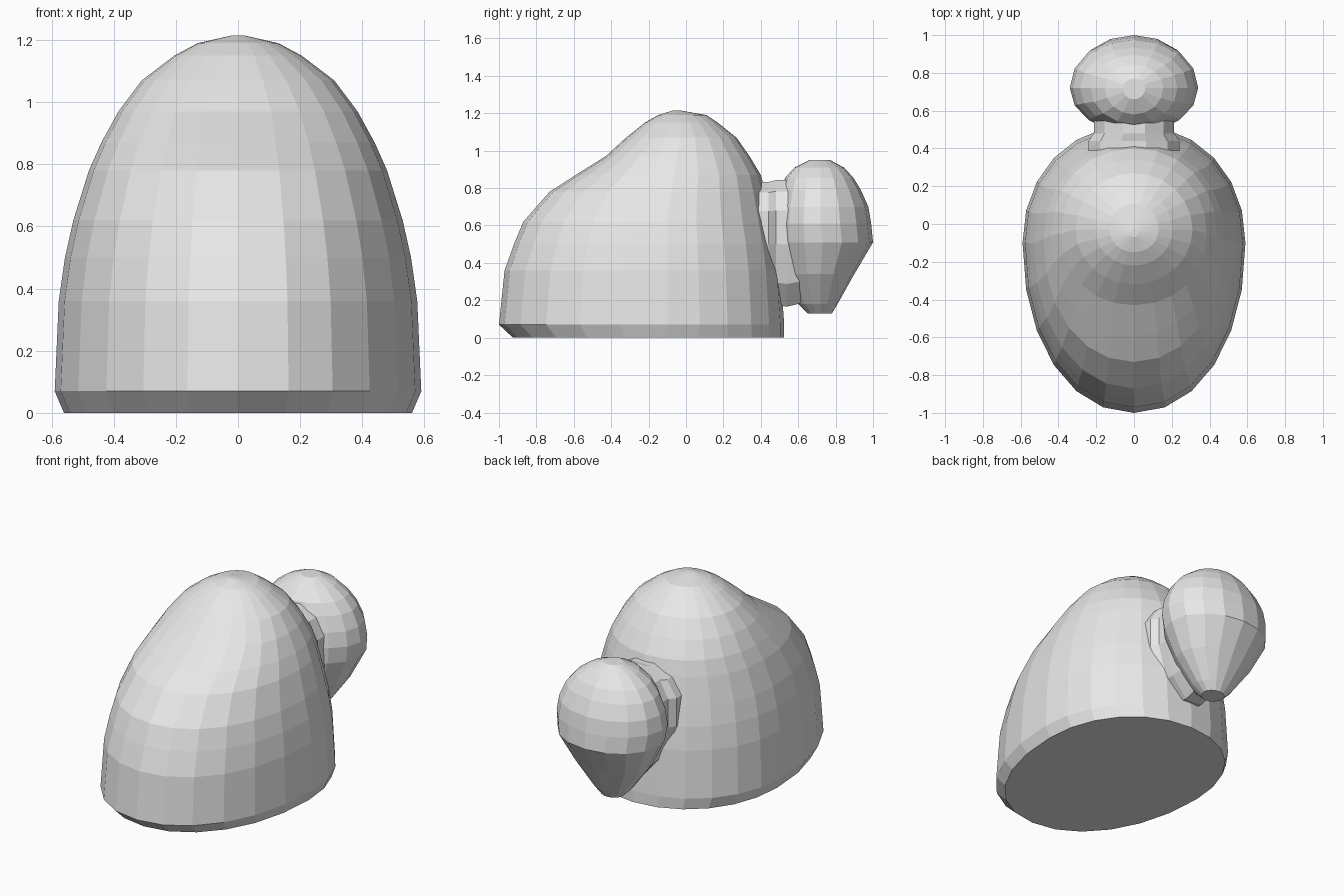
import bpy, bmesh, math

grey = bpy.data.materials.new("plain grey")
grey.diffuse_color = (0.8, 0.8, 0.8, 1)


def oval(front, back, half, widest, n, power=2.0, turn=0.0):
    """Egg-shaped outline: separate front and back lengths about the widest line."""
    pts = []
    for i in range(n):
        a = 2 * math.pi * (i + turn) / n
        s, c = math.sin(a), math.cos(a)
        x = half * math.copysign(abs(s) ** (2 / power), s)
        reach = (back - widest) if c > 0 else (widest - front)
        pts.append((x, widest + reach * math.copysign(abs(c) ** (2 / power), c)))
    return pts


def loft(name, rings):
    """Skin a stack of equal-length rings and cap both ends."""
    bm = bmesh.new()
    rows = [[bm.verts.new(p) for p in ring] for ring in rings]
    n = len(rows[0])
    for a, b in zip(rows, rows[1:]):
        for i in range(n):
            j = (i + 1) % n
            bm.faces.new((a[i], a[j], b[j], b[i]))
    bm.faces.new(rows[0])
    bm.faces.new(rows[-1])
    bmesh.ops.recalc_face_normals(bm, faces=bm.faces)
    mesh = bpy.data.meshes.new(name)
    bm.to_mesh(mesh)
    bm.free()
    mesh.materials.append(grey)
    ob = bpy.data.objects.new(name, mesh)
    bpy.context.collection.objects.link(ob)
    return ob


# Body: z, front y, back y, half width, widest y, outline fullness
body = [
    (0.00, -0.925, 0.525, 0.560, -0.10, 2.1),
    (0.07, -1.000, 0.525, 0.590, -0.10, 2.1),
    (0.36, -0.970, 0.505, 0.577, -0.10, 2.1),
    (0.50, -0.920, 0.485, 0.557, -0.10, 2.1),
    (0.62, -0.870, 0.460, 0.530, -0.10, 2.1),
    (0.78, -0.730, 0.425, 0.480, -0.08, 2.1),
    (0.87, -0.590, 0.400, 0.440, -0.06, 2.1),
    (0.97, -0.430, 0.340, 0.385, -0.05, 2.1),
    (1.07, -0.320, 0.270, 0.310, -0.03, 2.0),
    (1.15, -0.220, 0.170, 0.205, -0.03, 2.0),
    (1.19, -0.150, 0.110, 0.130, -0.03, 2.0),
    (1.215, -0.070, -0.03, 0.020, -0.05, 2.0),
]
loft("body", [[(x, y, z) for x, y in oval(f, b, h, w, 24, p)]
              for z, f, b, h, w, p in body])

# Head: rounded above, tapering to a small tip below
head = [
    (0.13, 0.65, 0.78, 0.070, 0.72),
    (0.18, 0.60, 0.81, 0.120, 0.72),
    (0.34, 0.53, 0.90, 0.240, 0.72),
    (0.51, 0.48, 1.00, 0.325, 0.73),
    (0.61, 0.48, 0.99, 0.340, 0.72),
    (0.70, 0.49, 0.975, 0.325, 0.72),
    (0.79, 0.51, 0.935, 0.285, 0.72),
    (0.855, 0.53, 0.895, 0.230, 0.72),
    (0.91, 0.58, 0.845, 0.155, 0.72),
    (0.95, 0.66, 0.770, 0.060, 0.72),
]
loft("head", [[(x, y, z) for x, y in oval(f, b, h, w, 16)]
              for z, f, b, h, w in head])

# Neck: pinched collar joining the back of the body to the head
neck = [
    (0.34, 0.18, 0.84, 0.25),
    (0.44, 0.17, 0.84, 0.25),
    (0.48, 0.16, 0.85, 0.22),
    (0.54, 0.15, 0.85, 0.22),
    (0.62, 0.17, 0.82, 0.22),
]
loft("neck", [[(x, y, z) for x, z in oval(lo, hi, h, 0.62, 12, 2.0, 0.5)]
              for y, lo, hi, h in neck])
